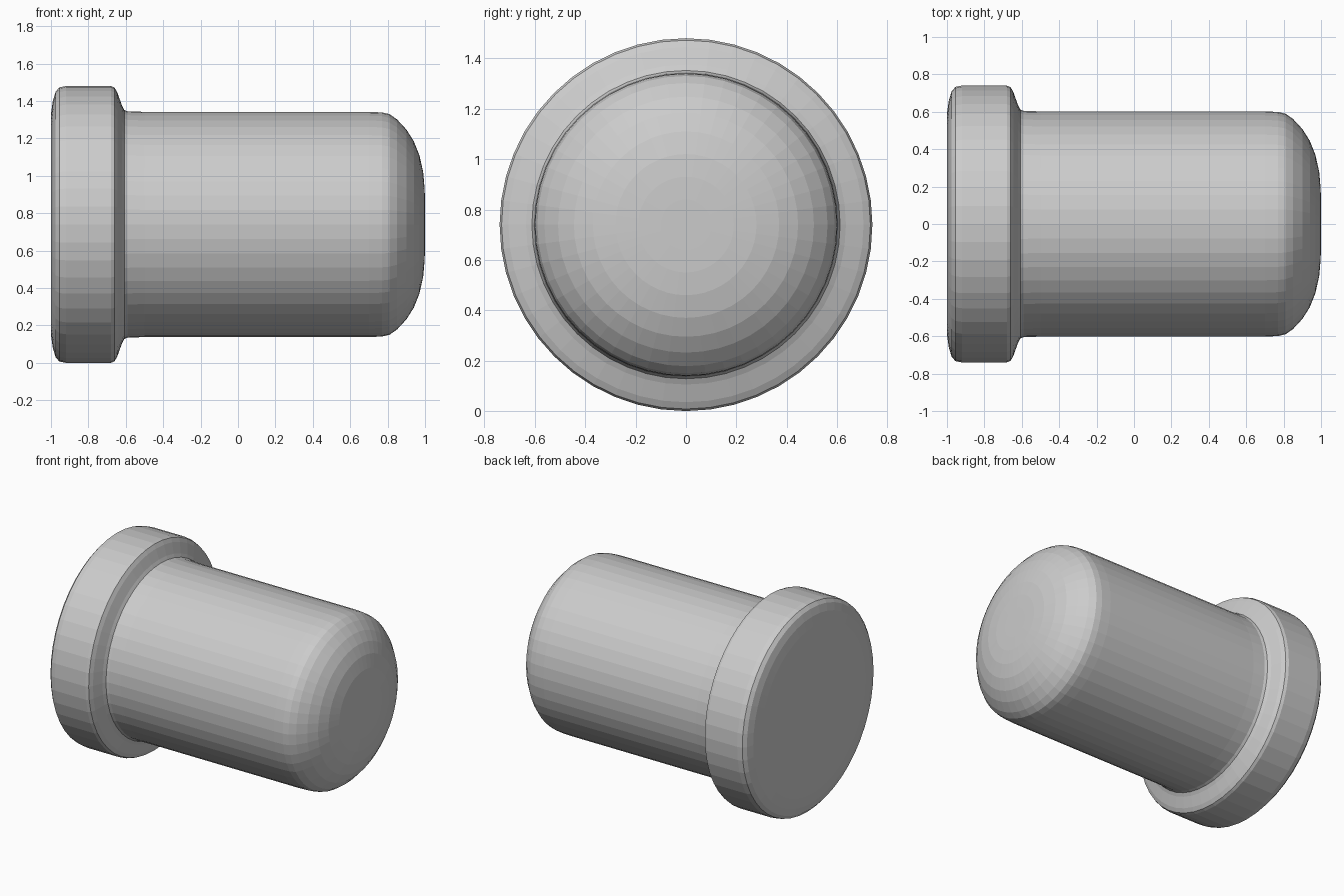
import bpy
import bmesh
import math
from mathutils import Matrix

SEGMENTS = 48
AXIS_HEIGHT = 0.74

cube = bpy.data.objects.get("Cube")
if cube:
    bpy.data.objects.remove(cube, do_unlink=True)

# Plain grey finish
grey = bpy.data.materials.new("light_grey")
grey.use_nodes = True
colour = (0.6, 0.6, 0.6, 1.0)
grey.diffuse_color = colour
grey.node_tree.nodes["Principled BSDF"].inputs["Base Color"].default_value = colour


def lathe(name, profile):
    """Revolve (x, radius) points about the long axis; a zero radius closes an end."""
    bm = bmesh.new()
    verts = [bm.verts.new((x, 0, r)) for x, r in profile]
    edges = [bm.edges.new(pair) for pair in zip(verts, verts[1:])]
    bmesh.ops.spin(bm, geom=verts + edges, cent=(0, 0, 0), axis=(1, 0, 0),
                   angle=math.tau, steps=SEGMENTS)
    bmesh.ops.remove_doubles(bm, verts=bm.verts, dist=0.0005)
    bmesh.ops.recalc_face_normals(bm, faces=bm.faces)
    bmesh.ops.transform(bm, matrix=Matrix.Translation((0, 0, AXIS_HEIGHT)), verts=bm.verts)
    mesh = bpy.data.meshes.new(name)
    bm.to_mesh(mesh)
    bm.free()
    mesh.materials.append(grey)
    obj = bpy.data.objects.new(name, mesh)
    bpy.context.collection.objects.link(obj)
    return obj


# Flange with rounded rim, fillet, straight shank and domed nose
flange = [(-1, 0), (-1, 0.59), (-0.99, 0.66), (-0.975, 0.71), (-0.955, 0.733),
          (-0.92, 0.74), (-0.68, 0.74), (-0.66, 0.732), (-0.645, 0.705),
          (-0.62, 0.635), (-0.608, 0.612), (-0.59, 0.605)]
shank = [(-0.5, 0.602), (0.7, 0.602)]
nose = [(0.77, 0.599), (0.81, 0.59), (0.85, 0.562), (0.9, 0.508), (0.94, 0.445),
        (0.97, 0.37), (0.99, 0.28), (0.998, 0.19), (1, 0.1), (1, 0)]
lathe("flanged_plug", flange + shank + nose)
